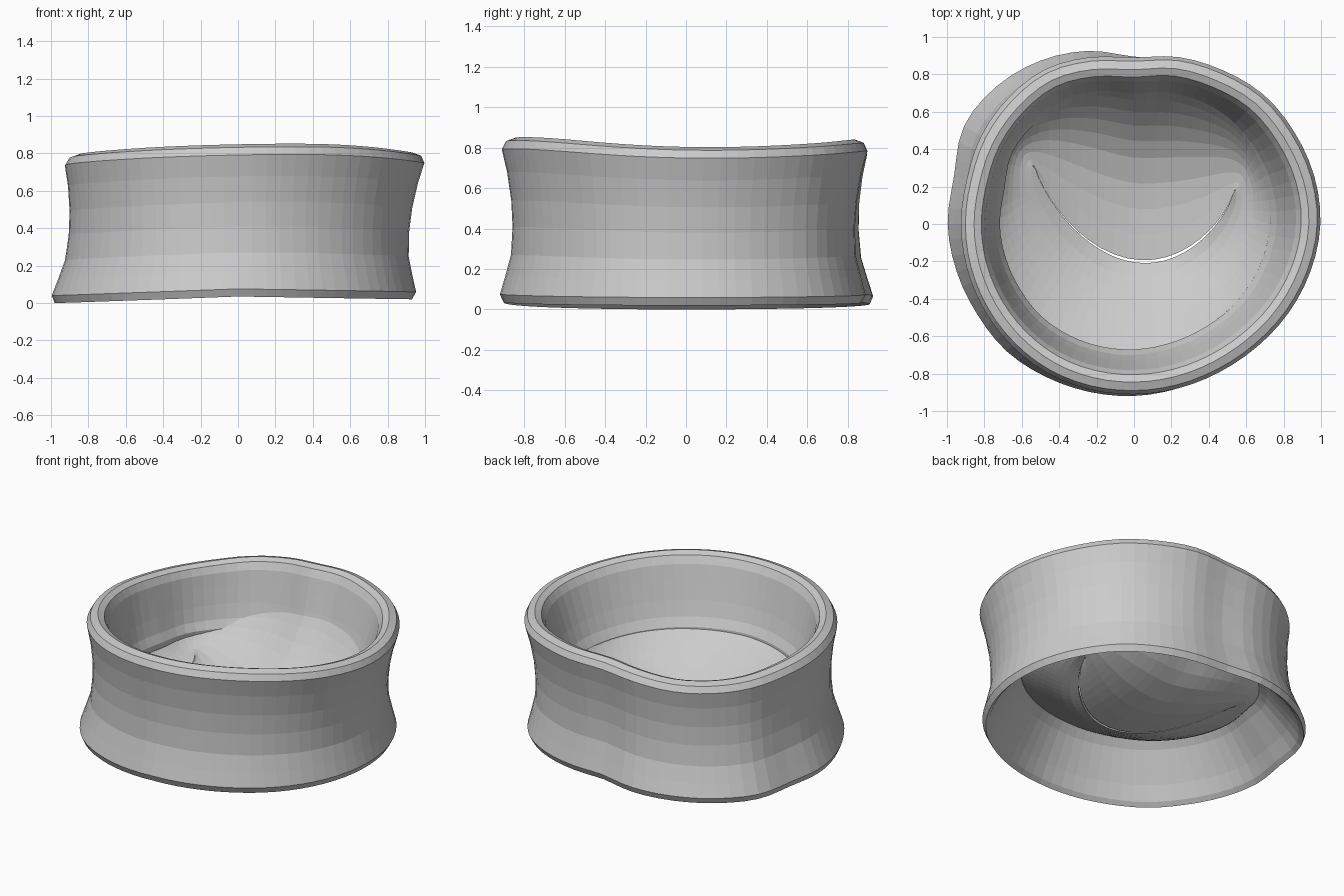
import bpy, bmesh
from math import sin, cos, pi, radians
from mathutils import Vector

cube = bpy.data.objects.get("Cube")
if cube:
    bpy.data.objects.remove(cube, do_unlink=True)

SEG = 72

# Outline radius every 15 degrees, counter-clockwise from +x
TOP = [1.0, 1.0, .99, .98, .95, .925, .89, .92, .95, .945, .935, .92,
       .92, .92, .92, .92, .92, .915, .91, .91, .915, .93, .955, .98]
BOTTOM = [.95, .96, .965, .965, .94, .91, .895, .96, 1.01, 1.045, 1.055, 1.0,
          1.0, .985, .97, .965, .945, .93, .92, .91, .91, .92, .93, .94]


def sample(table, a):
    """Cyclic smooth interpolation of an outline table."""
    f = a / (2 * pi) * len(table)
    i, t = int(f), f - int(f)
    p0, p1, p2, p3 = (table[(i + k) % len(table)] for k in (-1, 0, 1, 2))
    return p1 + .5 * t * (p2 - p0 + t * (2 * p0 - 5 * p1 + 4 * p2 - p3
                                        + t * (3 * (p1 - p2) + p3 - p0)))


def wall(a, h, inset):
    """Point on the ring wall at angle a, height fraction h, inset from outline."""
    r = sample(BOTTOM, a) * (1 - h) + sample(TOP, a) * h - inset
    low = .035 - .035 * max(0, -cos(a)) - .015 * max(0, cos(a))
    tilt = cos(a - radians(135))
    high = .80 + .045 * sin(a) ** 2 - .02 * tilt ** 5 - .035 * max(0, tilt) ** 5
    return Vector((r * cos(a), r * sin(a), low + (high - low) * h))


def closed_loft(name, rings):
    """Join rings of points into a closed tube-like body."""
    bm = bmesh.new()
    loops = [[bm.verts.new(p) for p in ring] for ring in rings]
    for k, lower in enumerate(loops):
        upper = loops[(k + 1) % len(loops)]
        for i in range(SEG):
            j = (i + 1) % SEG
            bm.faces.new((lower[i], lower[j], upper[j], upper[i]))
    bmesh.ops.recalc_face_normals(bm, faces=bm.faces)
    mesh = bpy.data.meshes.new(name)
    bm.to_mesh(mesh)
    bm.free()
    obj = bpy.data.objects.new(name, mesh)
    bpy.context.collection.objects.link(obj)
    return obj


angles = [2 * pi * i / SEG for i in range(SEG)]

# Waisted ring: outer wall, rounded top rim, inner wall, flared underside
PROFILE = [(.0, .02), (.05, 0), (.16, .025), (.29, .052), (.46, .058),
           (.62, .05), (.79, .028), (.93, 0), (.98, .02), (1, .065),
           (.98, .105), (.92, .13), (.80, .155), (.66, .185), (.54, .215),
           (.47, .245), (.42, .245), (.36, .2), (.26, .15), (.14, .09),
           (.03, .045)]
closed_loft("annulus_ring",
            [[wall(a, h, inset) for a in angles] for h, inset in PROFILE])


# Leaflets: one bowl-shaped membrane split by a curved slit
RIGHT_END, LEFT_END = radians(30), radians(145)


def slit(a):
    """Free edge of the back or front leaflet belonging to wall angle a."""
    if RIGHT_END <= a <= LEFT_END:
        u, gap = (a - RIGHT_END) / (LEFT_END - RIGHT_END), 0
    else:
        b = a if a > LEFT_END else a + 2 * pi
        u, gap = 1 - (b - LEFT_END) / (2 * pi + RIGHT_END - LEFT_END), .014
    f = u * pi
    dip = max(0, sin(f)) ** 1.6
    gap *= dip * (1 + .6 * cos(f))
    return Vector((.525 * cos(f), .22 - .41 * dip - .07 * cos(f) - gap,
                   .27 - .14 * dip))


def membrane(t, drop):
    """Ring of points from the wall (t = 0) to the slit (t = 1)."""
    ring = []
    for a in angles:
        back = max(0, sin(a)) ** 2
        start = wall(a, .47 + .19 * back, .22 + .02 * cos(a) - .045 * back)
        end = slit(a)
        p = start.lerp(end, t)
        steepness = 2.3 + 1.2 * sin(a)
        p.z = start.z + (end.z - start.z) * (1 - (1 - t) ** steepness) - drop
        ring.append(p)
    return ring


STEPS = [0, .06, .13, .21, .3, .4, .55, .7, .85, 1]
closed_loft("leaflets", [membrane(t, 0) for t in STEPS]
            + [membrane(t, .025) for t in reversed(STEPS)])
